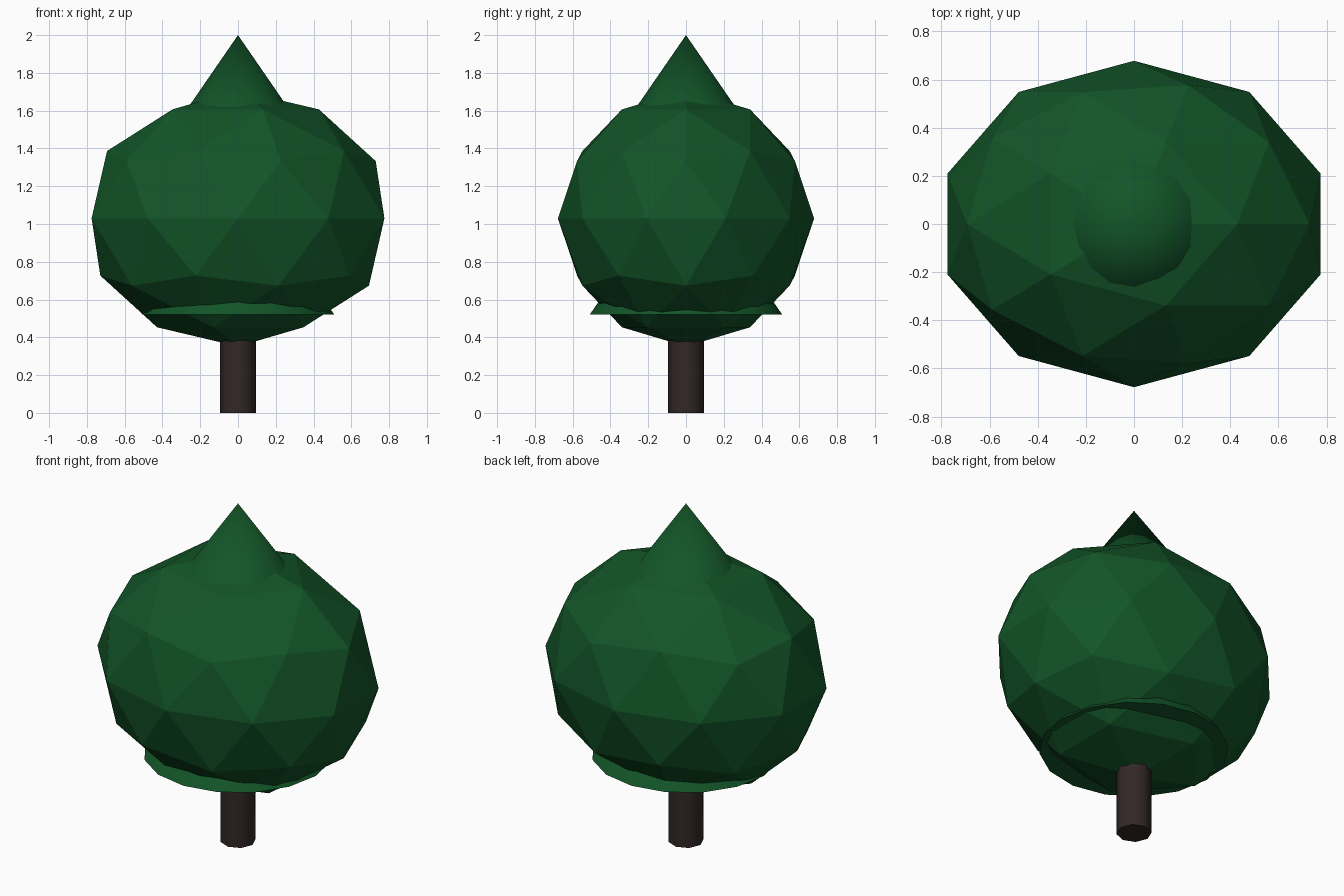
import bpy
import math

if "Cube" in bpy.data.objects:
    bpy.data.objects.remove(bpy.data.objects["Cube"])


def material(name, rgb):
    m = bpy.data.materials.new(name)
    m.diffuse_color = (*rgb, 1)
    m.use_nodes = True
    m.node_tree.nodes["Principled BSDF"].inputs["Base Color"].default_value = m.diffuse_color
    return m


green = material("dark green", (0.006, 0.09, 0.021))
brown = material("dark brown", (0.033, 0.02, 0.02))


def finish(name, mat, smooth):
    ob = bpy.context.object
    ob.name = name
    ob.data.materials.append(mat)
    if smooth:
        bpy.ops.object.shade_smooth_by_angle(angle=math.radians(50))
    return ob


def cone(name, mat, r1, r2, z0, z1, sides):
    bpy.ops.mesh.primitive_cone_add(vertices=sides, radius1=r1, radius2=r2,
                                    depth=z1 - z0, location=(0, 0, (z0 + z1) / 2))
    return finish(name, mat, True)


# Trunk
cone("trunk", brown, 0.095, 0.095, 0, 0.7, 8)

# Lower skirt and pointed top of the foliage
cone("lower_foliage", green, 0.51, 0.0, 0.52, 1.25, 16)
cone("top_foliage", green, 0.31, 0.0, 1.55, 2.0, 16)

# Faceted crown
bpy.ops.mesh.primitive_ico_sphere_add(subdivisions=2, radius=1, location=(0, 0, 1.03))
crown = finish("crown", green, False)
crown.scale = (0.815, 0.678, 0.678)
